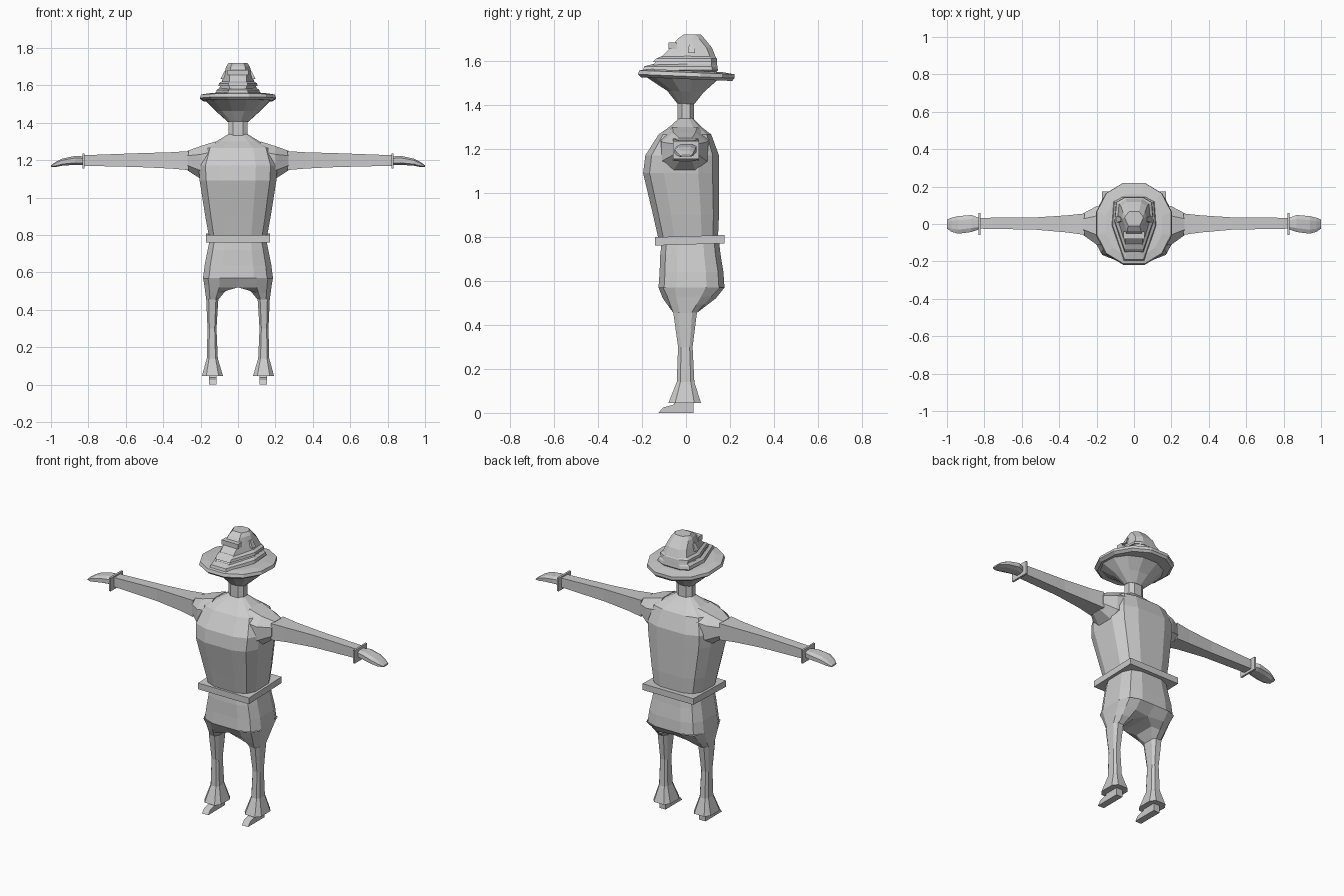
import bpy, bmesh, math

grey = bpy.data.materials.new("plain grey")
grey.diffuse_color = (0.6, 0.6, 0.6, 1)


def loft(name, rings, caps=(True, True), mirror=False):
    """Skin a list of equal-length point rings with quads."""
    bm = bmesh.new()
    rows = [[bm.verts.new(p) for p in r] for r in rings]
    n = len(rows[0])
    for a, b in zip(rows, rows[1:]):
        for i in range(n):
            bm.faces.new((a[i], a[(i + 1) % n], b[(i + 1) % n], b[i]))
    if caps[0]:
        bm.faces.new(rows[0][::-1])
    if caps[1]:
        bm.faces.new(rows[-1])
    if mirror:
        geo = bmesh.ops.duplicate(bm, geom=bm.verts[:] + bm.edges[:] + bm.faces[:])["geom"]
        for v in [g for g in geo if isinstance(g, bmesh.types.BMVert)]:
            v.co.x *= -1
    bmesh.ops.recalc_face_normals(bm, faces=bm.faces)
    me = bpy.data.meshes.new(name)
    bm.to_mesh(me)
    bm.free()
    me.materials.append(grey)
    ob = bpy.data.objects.new(name, me)
    bpy.context.collection.objects.link(ob)
    return ob


def rounded(u0, u1, v0, v1, n=12, p=0.6, off=0.5):
    """Rounded-rectangle section between the given limits; p=1 is an ellipse."""
    pts = []
    for i in range(n):
        a = math.tau * (i + off) / n
        c, s = math.cos(a), math.sin(a)
        pts.append((math.copysign(abs(c) ** p, c), math.copysign(abs(s) ** p, s)))
    mu, mv = max(q[0] for q in pts), max(q[1] for q in pts)
    return [((u0 + u1) / 2 + (u1 - u0) / 2 * a / mu,
             (v0 + v1) / 2 + (v1 - v0) / 2 * b / mv) for a, b in pts]


def level(z, x0, x1, y0, y1, **k):
    return [(x, y, z) for x, y in rounded(x0, x1, y0, y1, **k)]


def upright(x, y0, y1, z0, z1, **k):
    return [(x, y, z) for y, z in rounded(y0, y1, z0, z1, **k)]


BOX = dict(n=4, p=1)
OCT = dict(n=8, p=0.8)

# Torso, shoulders and neck
loft("torso", [level(z, -w, w, f, b) for z, w, f, b in (
    (0.79, 0.155, -0.125, 0.145), (0.90, 0.175, -0.15, 0.15), (1.09, 0.205, -0.195, 0.15),
    (1.17, 0.21, -0.185, 0.15), (1.265, 0.18, -0.125, 0.115), (1.30, 0.115, -0.075, 0.07),
    (1.34, 0.05, -0.03, 0.03))])
loft("neck", [level(z, -0.052, 0.052, -0.038, 0.036, **OCT) for z in (1.31, 1.43)])

# Belt and trousers
loft("belt", [[(x, y, z + y * 0.03) for x, y, z in level(h, -0.172, 0.172, -0.14, 0.175, **BOX)]
              for h in (0.765, 0.803)])
loft("trouser_seat", [level(z, -w, w, f, b) for z, w, f, b in (
    (0.78, 0.15, -0.11, 0.15), (0.72, 0.162, -0.117, 0.157),
    (0.64, 0.178, -0.12, 0.17), (0.57, 0.187, -0.125, 0.175))], caps=(True, False))


# Trouser legs: inner edge of each ring may sit at another height, forming the arch
def leg_ring(xi, xo, zi, zo, f, b):
    return [(x, y, zi + (zo - zi) * (x - xi) / (xo - xi))
            for x, y in rounded(xi, xo, f, b, n=8, p=0.6)]


half = [(0.0, -0.125), (0.1, -0.125), (0.16, -0.105), (0.187, -0.05),
        (0.187, 0.09), (0.16, 0.155), (0.1, 0.175), (0.0, 0.175)]
low = [(0.0, -0.085, 0.52), (0.1, -0.105, 0.52), (0.155, -0.085, 0.53), (0.18, -0.045, 0.53),
       (0.18, 0.07, 0.53), (0.155, 0.115, 0.53), (0.1, 0.135, 0.52), (0.0, 0.12, 0.52)]
knee = [(0.105, -0.03, 0.455), (0.12, -0.058, 0.455), (0.15, -0.058, 0.455), (0.17, -0.03, 0.455),
        (0.17, 0.025, 0.455), (0.15, 0.05, 0.455), (0.12, 0.05, 0.455), (0.105, 0.025, 0.455)]
arch = [((a[0] + b[0]) / 2 + (0.012 if a[0] < 0.01 else 0), (a[1] + b[1]) / 2,
         (a[2] + b[2]) / 2 + (0.015 if a[0] < 0.01 else 0)) for a, b in zip(low, knee)]
loft("trouser_thighs", [[(x, y, 0.57) for x, y in half], low, arch, knee],
     caps=(False, False), mirror=True)
loft("trouser_legs", [leg_ring(a, b, z, z, f, k) for a, b, z, f, k in (
    (0.105, 0.17, 0.457, -0.058, 0.05), (0.115, 0.163, 0.30, -0.036, 0.03),
    (0.108, 0.167, 0.14, -0.042, 0.038), (0.08, 0.193, 0.045, -0.08, 0.068))], mirror=True)

# Feet: side profile swept across the width
foot = [(0.035, 0), (0.035, 0.06), (-0.05, 0.06), (-0.055, 0.038), (-0.105, 0.024), (-0.125, 0)]
loft("feet", [[(x, y, z) for y, z in foot] for x in (0.114, 0.156)], mirror=True)

# Arms, cuffs and hands
loft("arms", [upright(x, f, b, z0, z1, **OCT) for x, f, b, z0, z1 in (
    (0.12, -0.12, 0.11, 1.09, 1.30), (0.2, -0.11, 0.095, 1.10, 1.275),
    (0.27, -0.06, 0.058, 1.145, 1.25))], mirror=True)
loft("sleeves", [upright(x, f, b, z0, z1, **BOX) for x, f, b, z0, z1 in (
    (0.265, -0.058, 0.056, 1.147, 1.248), (0.36, -0.045, 0.046, 1.155, 1.242),
    (0.53, -0.03, 0.035, 1.163, 1.237), (0.83, -0.025, 0.033, 1.17, 1.226))], mirror=True)
loft("cuffs", [upright(x, -0.06, 0.06, 1.155, 1.235, **BOX) for x in (0.82, 0.832)], mirror=True)
loft("hands", [upright(x, f, b, z0, z1, n=8, p=0.7) for x, f, b, z0, z1 in (
    (0.825, -0.028, 0.032, 1.173, 1.22), (0.87, -0.043, 0.048, 1.175, 1.223),
    (0.94, -0.052, 0.042, 1.17, 1.208), (0.975, -0.042, 0.034, 1.163, 1.19),
    (1.0, -0.025, 0.024, 1.163, 1.172))], mirror=True)


# Wide jaw bowl with a thin tilted brim
def brim_ring(z, w, f, b):
    return [(x, y, z - 0.04 * y) for x, y in rounded(-w, w, f, b, n=12, p=0.95)]


loft("jaw_bowl", [brim_ring(*r) for r in (
    (1.405, 0.055, -0.04, 0.038), (1.46, 0.115, -0.085, 0.08), (1.525, 0.18, -0.19, 0.15))])
loft("brim", [brim_ring(*r) for r in (
    (1.517, 0.185, -0.205, 0.21), (1.53, 0.203, -0.218, 0.22),
    (1.548, 0.198, -0.212, 0.22), (1.556, 0.15, -0.17, 0.16))])


# Head: tapered from a broad back to a narrow snout
def head_ring(z, wb, wf, f, b, slope=0.0):
    m = f * 0.45 + b * 0.55
    pts = [(wf, f), (wb * 0.55 + wf * 0.45, f * 0.7 + b * 0.3), (wb, m), (wb * 0.92, b - 0.025), (wb * 0.5, b)]
    ring = pts + [(-x, y) for x, y in reversed(pts)]
    return [(x, y, z + slope * y) for x, y in ring]


loft("lip", [head_ring(*r) for r in (
    (1.545, 0.105, 0.05, -0.17, 0.135), (1.558, 0.118, 0.055, -0.195, 0.145),
    (1.575, 0.114, 0.05, -0.19, 0.142), (1.585, 0.1, 0.035, -0.15, 0.138))])
loft("crown", [head_ring(*r) for r in (
    (1.57, 0.105, 0.045, -0.165, 0.143), (1.61, 0.09, 0.045, -0.12, 0.138),
    (1.66, 0.075, 0.045, -0.07, 0.118), (1.70, 0.063, 0.038, -0.038, 0.085),
    (1.72, 0.05, 0.03, -0.01, 0.068))])
loft("upper_jaw_ridge", [head_ring(*r) for r in (
    (1.595, 0.104, 0.05, -0.15, 0.142), (1.61, 0.102, 0.05, -0.135, 0.14),
    (1.622, 0.085, 0.04, -0.11, 0.13))])
loft("brow", [upright(x, -0.08, -0.04, 1.655, 1.683, **BOX) for x in (-0.055, 0.055)])
loft("eyes", [[(x + 0.5 * (1.655 - z), y, z) for y, z in
               ((0.008, 1.635), (0.042, 1.635), (0.036, 1.675), (0.014, 1.675))]
              for x in (0.06, 0.083)], mirror=True)
